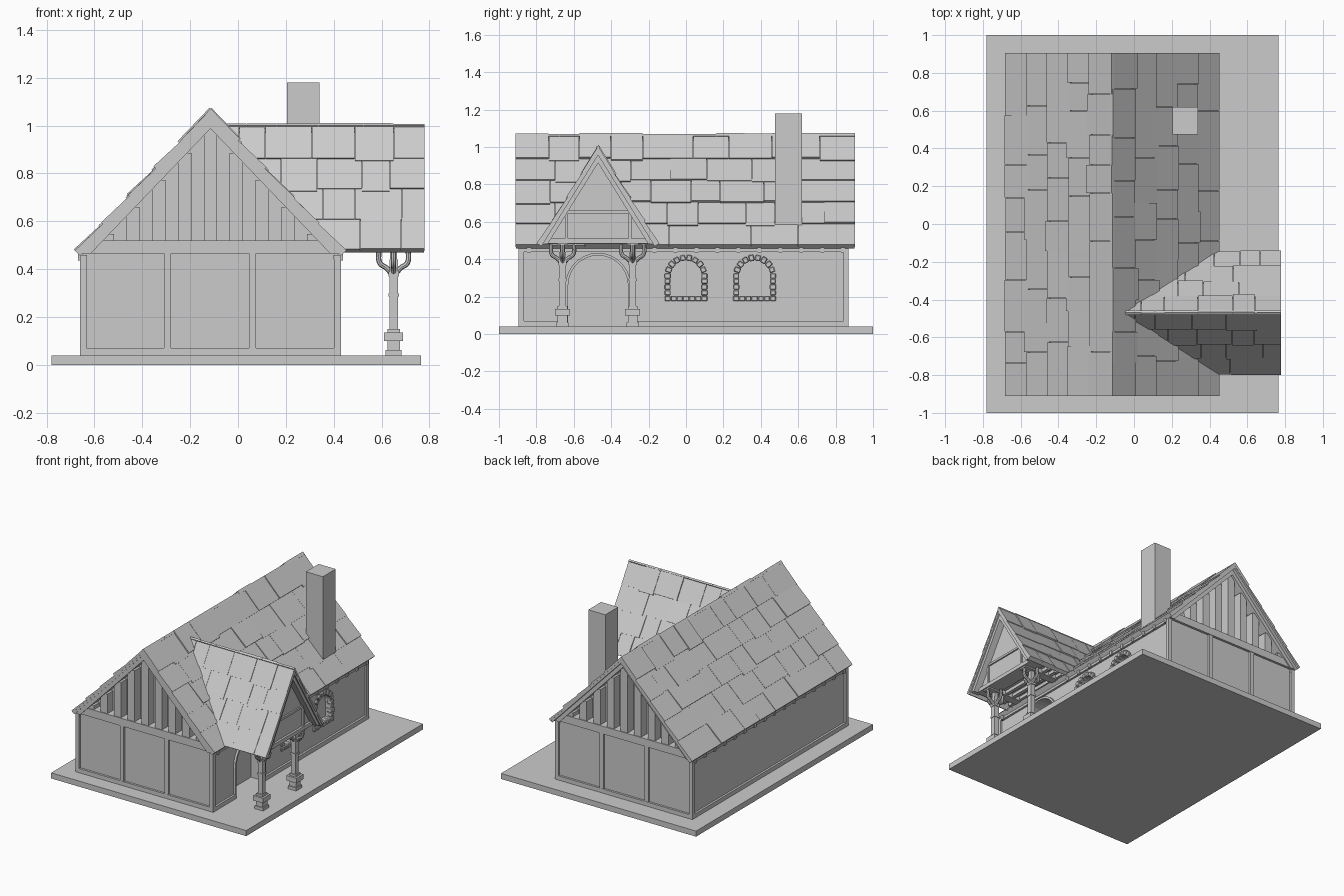
import bpy, bmesh, math, random
from mathutils import Vector, Matrix

if "Cube" in bpy.data.objects:
    bpy.data.objects.remove(bpy.data.objects["Cube"])

random.seed(4)
CX = -0.115                      # x of the main ridge
RUN, RISE, TOP = 0.556, 0.58, 1.047
PY, PRUN, PRISE, PTOP = -0.47, 0.315, 0.508, 0.985


def finish(name, bm):
    bmesh.ops.recalc_face_normals(bm, faces=bm.faces)
    me = bpy.data.meshes.new(name)
    bm.to_mesh(me)
    bm.free()
    ob = bpy.data.objects.new(name, me)
    bpy.context.collection.objects.link(ob)
    return ob


def add_hexa(bm, p):
    v = [bm.verts.new(q) for q in p]
    for f in ((0, 1, 2, 3), (4, 5, 6, 7), (0, 1, 5, 4), (1, 2, 6, 5), (2, 3, 7, 6), (3, 0, 4, 7)):
        bm.faces.new([v[i] for i in f])


def add_box(bm, x0, x1, y0, y1, z0, z1):
    add_hexa(bm, [(x, y, z) for z in (z0, z1) for x, y in ((x0, y0), (x1, y0), (x1, y1), (x0, y1))])


def boxes(name, dims):
    bm = bmesh.new()
    for d in dims:
        add_box(bm, *d)
    return finish(name, bm)


def prism(name, pts, axis, a, b):
    """Extrude a (horizontal, z) profile along x or y."""
    bm = bmesh.new()
    put = (lambda p, t: (p[0], t, p[1])) if axis == 'y' else (lambda p, t: (t, p[0], p[1]))
    lo = [bm.verts.new(put(p, a)) for p in pts]
    hi = [bm.verts.new(put(p, b)) for p in pts]
    bm.faces.new(lo)
    bm.faces.new(hi)
    n = len(pts)
    for i in range(n):
        bm.faces.new((lo[i], lo[(i + 1) % n], hi[(i + 1) % n], hi[i]))
    return finish(name, bm)


def arch(c, r, z0, spring, n=14):
    arc = [(c + r * math.cos(math.pi * i / n), spring + r * math.sin(math.pi * i / n)) for i in range(n + 1)]
    return [(c + r, z0)] + arc + [(c - r, z0)]


def chevron(c, half, z_low, z_top, w):
    """Outline of an upside-down V of sloping trim."""
    kk = (z_top - z_low) / half
    return [(c - half, z_low), (c, z_top), (c + half, z_low),
            (c + half - w / kk, z_low), (c, z_top - w), (c - half + w / kk, z_low)]


def roof(name, axis, c, run, rise, top, rows, a, b, lift, tile, clip=False):
    """Two sloping slabs covered with rows of uneven, overlapping tiles."""
    bm = bmesh.new()
    ln = math.hypot(run, rise)
    for s in (-1, 1):
        def pt(u, n, t):
            h = c + s * (run * (1 - u) + n * rise / ln)
            z = top - rise * (1 - u) + n * run / ln
            return (h, t, z) if axis == 'y' else (t, h, z)

        def slab(u0, u1, n0, n1, m0, m1, t0, t1):
            add_hexa(bm, [pt(u0, n0, t0), pt(u1, m0, t0), pt(u1, m0, t1), pt(u0, n0, t1),
                          pt(u0, n1, t0), pt(u1, m1, t0), pt(u1, m1, t1), pt(u0, n1, t1)])
        slab(0, 1, -0.015, 0, -0.015, 0, a + 0.003, b - 0.003)
        for i in range(rows):
            t = a
            while t < b - 0.001:
                e = t + tile * random.uniform(0.65, 1.3)
                if e > b - tile * 0.45:
                    e = b
                h = lift * (random.uniform(0.85, 1.1) if random.random() < 0.75 else 1.35)
                u0 = i / rows - (random.choice((0, 0, 0, 0.008, 0.02)) if i else 0)
                u1 = (i + 1) / rows + (0.01 if i < rows - 1 else lift * rise / run / ln)
                end = 0.5 if i < rows - 1 else 1
                slab(u0, u1, -0.001, h, -0.001, h * end, t + 0.001, e - 0.001)
                t = e
    if clip:                     # trim where it meets the main roof
        bmesh.ops.bisect_plane(bm, geom=bm.verts[:] + bm.edges[:] + bm.faces[:],
                               plane_co=(CX, 0, TOP), plane_no=Vector((RISE, 0, RUN)).normalized(),
                               clear_inner=True)
    return finish(name, bm)


# Ground slab and house body with arched openings cut out
boxes("base_slab", [(-0.78, 0.765, -1, 1, 0, 0.04)])
body = boxes("house_body", [(-0.645, 0.415, -0.88, 0.855, 0.035, 0.478)])
cutters = [prism("door_cutter", arch(PY, 0.16, 0.02, 0.26), 'x', 0.32, 0.5)]
WINDOWS = (0.0, 0.367)
for y in WINDOWS:
    cutters.append(prism("window_cutter", arch(y, 0.085, 0.2, 0.31), 'x', 0.375, 0.5))
bpy.context.view_layer.objects.active = body
for c in cutters:
    m = body.modifiers.new("cut", 'BOOLEAN')
    m.object, m.solver = c, 'EXACT'
    bpy.ops.object.modifier_apply(modifier=m.name)
    bpy.data.objects.remove(c)
prism("door_arch", arch(PY, 0.174, 0.04, 0.26) + arch(PY, 0.16, 0.04, 0.26)[::-1], 'x', 0.40, 0.43)

# Timber framing: corner posts, sills, plates and end studs
W = 0.028
frame = []
ENDS = ((-0.895, -0.895 + W), (0.87 - W, 0.87))
for y0, y1 in ENDS:
    for x0 in (-0.66, 0.43 - W):
        frame.append((x0, x0 + W, y0, y1, 0.04, 0.46))
    frame.append((-0.655, 0.425, y0, y1, 0.04, 0.07))
    for x in (-0.295, 0.06):
        frame.append((x - 0.015, x + 0.015, y0 + 0.001, y1 - 0.001, 0.04, 0.475))
frame += [(-0.66, -0.63, -0.89, 0.865, 0.04, 0.07), (-0.66, -0.63, -0.89, 0.865, 0.44, 0.46),
          (0.40, 0.43, -0.89, -0.645, 0.04, 0.07), (0.40, 0.43, -0.295, 0.865, 0.04, 0.07),
          (0.40, 0.43, -0.89, 0.865, 0.44, 0.46)]
boxes("timber_frame", frame)

# Gables: recessed triangle, vertical slats and sloping trim at both ends
k = RISE / RUN
zu = TOP - 0.015                 # just inside the roof slab at the ridge
prism("gable_core", [(CX - 0.52, 0.475), (CX + 0.52, 0.475), (CX, zu - 0.005)], 'y', -0.825, 0.80)
slats = []
for i in range(-4, 5):
    d = i * 0.108
    for y0, y1 in ((-0.89, -0.82), (0.795, 0.865)):
        slats.append((CX + d - 0.028, CX + d + 0.028, y0, y1, 0.49, zu - 0.005 - k * (abs(d) + 0.028)))
boxes("gable_slats", slats)
for y0, y1 in ((-0.905, -0.82), (0.795, 0.88)):
    prism("gable_trim", chevron(CX, 0.545, zu - k * 0.545, zu, 0.045), 'y', y0, y1)
for y0, y1 in ((-0.897, -0.82), (0.795, 0.872)):
    prism("gable_beam", [(CX - 0.54, 0.465), (CX + 0.54, 0.465), (CX + 0.49, 0.52), (CX - 0.49, 0.52)], 'y', y0, y1)

# Roofs and chimney
roof("main_roof", 'y', CX, RUN, RISE, TOP, 5, -0.912, 0.905, 0.016, 0.22)
roof("porch_roof", 'x', PY, PRUN, PRISE, PTOP, 4, -0.1, 0.78, 0.012, 0.16, clip=True)
boxes("chimney", [(0.205, 0.34, 0.475, 0.62, 0.55, 1.18)])

# Rafter ends below the long eaves
raf = []
for i in range(16):
    y = -0.84 + i * 0.112
    if y < -0.75 or y > -0.2:
        raf.append((0.42, 0.438, y - 0.01, y + 0.01, 0.435, 0.465))
    raf.append((-0.668, -0.65, y - 0.01, y + 0.01, 0.435, 0.465))
boxes("rafter_ends", raf)

# Stone surrounds of the windows
for y in WINDOWS:
    bm = bmesh.new()
    spots = [(y + math.cos(a) * 0.098, 0.31 + math.sin(a) * 0.098, a)
             for a in (math.pi * i / 9 for i in range(10))]
    spots += [(y + s * 0.098, 0.19 + 0.031 * j, 0) for s in (-1, 1) for j in range(4)]
    spots += [(y - 0.066 + 0.033 * j, 0.19, 0) for j in range(5)]
    for sy, sz, a in spots:
        m = Matrix.Translation((0.408, sy, sz)) @ Matrix.Rotation(a, 4, 'X')
        g = random.uniform(0.9, 1.1)
        bmesh.ops.create_cube(bm, size=1, matrix=m @ Matrix.Diagonal((0.042 * g, 0.032 * g, 0.028, 1)))
    bmesh.ops.bevel(bm, geom=bm.edges[:], offset=0.004, segments=1, affect='EDGES')
    finish("window_stones", bm)

# Porch gable: recessed panel, sloping trim, tie beam and ceiling joists
pk = PRISE / PRUN
pz = PTOP - 0.025
prism("porch_gable_panel", [(PY - 0.28, 0.49), (PY + 0.28, 0.49), (PY, pz - 0.01)], 'x', 0.705, 0.72)
prism("porch_gable_trim", chevron(PY, 0.295, pz - pk * 0.295, pz, 0.045), 'x', 0.71, 0.768)
POSTS = (-0.66, -0.285)
beams = [(0.625, 0.735, PY - 0.28, PY + 0.28, 0.485, 0.512), (0.42, 0.72, PY - 0.27, PY + 0.27, 0.505, 0.515)]
beams += [(0.70, 0.73, PY - 0.19, PY + 0.19, 0.645, 0.66)]
beams += [(0.70, 0.73, y - 0.008, y + 0.008, 0.5, 0.65) for y in (PY - 0.17, PY + 0.17)]
beams += [(0.42, 0.725, y - 0.03, y + 0.03, 0.475, 0.507) for y in POSTS]
beams += [(x, x + 0.025, PY - 0.27, PY + 0.27, 0.482, 0.508) for x in (0.44, 0.5, 0.56)]
boxes("porch_beams", beams)

# Porch posts with stepped feet and curved brackets
PX = 0.65
for y in POSTS:
    parts = [(0.033, 0.035, 0.062), (0.026, 0.06, 0.1), (0.04, 0.1, 0.135), (0.026, 0.135, 0.15),
             (0.018, 0.15, 0.44), (0.022, 0.285, 0.298), (0.022, 0.37, 0.39), (0.014, 0.43, 0.485)]
    boxes("porch_post", [(PX - w, PX + w, y - w, y + w, a, b) for w, a, b in parts])
    cu = bpy.data.curves.new("post_brackets", 'CURVE')
    cu.dimensions = '3D'
    cu.bevel_depth, cu.bevel_resolution, cu.resolution_u = 0.011, 2, 5
    cu.use_fill_caps = True
    for dx, dy in ((1, 0), (-1, 0), (0, 1), (0, -1)):
        sp = cu.splines.new('BEZIER')
        path = [(0.008, 0.38), (0.03, 0.405), (0.057, 0.425), (0.062, 0.478)]
        sp.bezier_points.add(len(path) - 1)
        for bp, (r, z) in zip(sp.bezier_points, path):
            bp.co = (PX + dx * r, y + dy * r, z)
            bp.handle_left_type = bp.handle_right_type = 'AUTO'
    ob = bpy.data.objects.new("post_brackets", cu)
    bpy.context.collection.objects.link(ob)
    bpy.ops.object.select_all(action='DESELECT')
    ob.select_set(True)
    bpy.context.view_layer.objects.active = ob
    bpy.ops.object.convert(target='MESH')
    bpy.ops.object.shade_smooth_by_angle()
